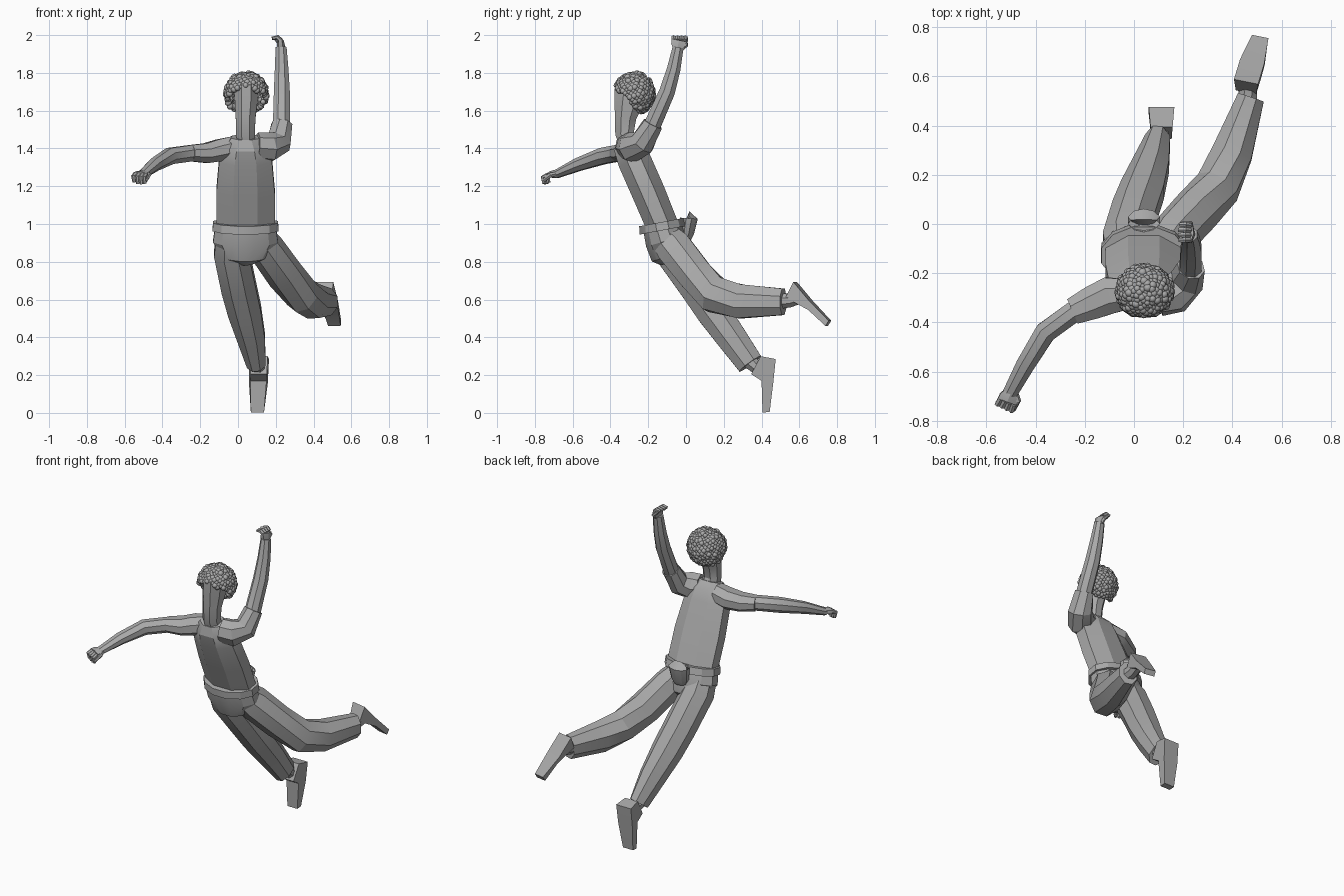
import bpy, bmesh, math, random
from mathutils import Vector

random.seed(4)
if "Cube" in bpy.data.objects:
    bpy.data.objects.remove(bpy.data.objects["Cube"], do_unlink=True)

grey = bpy.data.materials.new("plain grey")
grey.use_nodes = True
grey.diffuse_color = (0.4, 0.4, 0.4, 1)
grey.node_tree.nodes["Principled BSDF"].inputs["Base Color"].default_value = (0.4, 0.4, 0.4, 1)


def finish(name, bm, angle=25):
    bmesh.ops.recalc_face_normals(bm, faces=bm.faces)
    mesh = bpy.data.meshes.new(name)
    bm.to_mesh(mesh)
    bm.free()
    mesh.materials.append(grey)
    ob = bpy.data.objects.new(name, mesh)
    bpy.context.collection.objects.link(ob)
    bpy.ops.object.select_all(action='DESELECT')
    ob.select_set(True)
    bpy.context.view_layer.objects.active = ob
    bpy.ops.object.shade_smooth_by_angle(angle=math.radians(angle))
    return ob


def add_tube(bm, path, radii, ref=(1, 0, 0), sides=8):
    """Loft a polygon along a path; each radius is a number or (across ref, other)."""
    pts = [Vector(p) for p in path]
    rings = []
    for i, p in enumerate(pts):
        t = Vector()
        if i > 0:
            t += (p - pts[i - 1]).normalized()
        if i < len(pts) - 1:
            t += (pts[i + 1] - p).normalized()
        t.normalize()
        u = Vector(ref)
        u = (u - t * u.dot(t)).normalized()
        v = t.cross(u)
        ra, rb = radii[i] if isinstance(radii[i], tuple) else (radii[i], radii[i])
        k = 1 / math.cos(math.pi / sides)
        ring = []
        for j in range(sides):
            a = (j + 0.5) * math.tau / sides
            ring.append(bm.verts.new(p + (u * math.cos(a) * ra + v * math.sin(a) * rb) * k))
        rings.append(ring)
    for a, b in zip(rings, rings[1:]):
        for j in range(sides):
            n = (j + 1) % sides
            bm.faces.new((a[j], a[n], b[n], b[j]))
    bm.faces.new(rings[0])
    bm.faces.new(rings[-1])


def tube(name, path, radii, ref=(1, 0, 0), sides=8):
    bm = bmesh.new()
    add_tube(bm, path, radii, ref, sides)
    return finish(name, bm)


# Torso, collar, belt and hips
CX = 0.04
tube("shirt", [(CX, -.125, .99), (CX, -.2, 1.17), (CX, -.275, 1.34), (CX, -.3, 1.41), (CX, -.315, 1.46)],
     [(.155, .085), (.155, .088), (.14, .088), (.115, .083), (.075, .055)])
tube("belt", [(CX, -.122, .967), (CX, -.13, 1.01)], [(.175, .125), (.172, .12)], sides=12)
tube("hips", [(CX, -.13, .99), (CX, -.105, .91), (CX, -.085, .83), (CX, -.075, .8)],
     [(.16, .1), (.172, .11), (.12, .1), (.05, .06)], sides=12)

# Open pouch hanging at the back of the belt
tube("waist_pouch", [(CX, -.002, .92), (CX, .002, .95), (CX, .015, 1.03), (CX, .015, 1.031), (CX, .004, .96)],
     [(.04, .028), (.055, .038), (.065, .045), (.053, .035), (.04, .026)], sides=10)

# Head with neck
tube("head", [(CX + .003, -.3, 1.42), (CX, -.325, 1.48), (CX, -.32, 1.56), (CX + .003, -.305, 1.64),
              (CX + .003, -.29, 1.72), (CX + .003, -.28, 1.77)],
     [.05, (.05, .05), (.052, .056), (.06, .076), (.062, .088), (.045, .06)])

# Curly hair: small balls over the crown, sides and back of the skull
bm = bmesh.new()
count = 420
for i in range(count):
    h = 1 - 2 * (i + .5) / count
    r = math.sqrt(1 - h * h)
    a = i * math.pi * (3 - math.sqrt(5))
    s = random.uniform(.93, 1.02)
    p = Vector((CX + .003 + .107 * s * r * math.cos(a), -.274 + .1 * s * r * math.sin(a), 1.69 + .107 * s * h))
    if p.z > 1.555 - (p.y + .2):
        new = bmesh.ops.create_icosphere(bm, subdivisions=2, radius=random.uniform(.013, .018))
        bmesh.ops.translate(bm, verts=new["verts"], vec=p)
finish("curly_hair", bm, 60)

# Right arm reaching forward, with sleeve
UP = (0, 0, 1)
tube("right_sleeve", [(-.02, -.285, 1.405), (-.1, -.29, 1.39), (-.17, -.32, 1.375), (-.25, -.355, 1.375)],
     [.06, (.058, .075), (.052, .068), (.043, .054)], UP)
tube("right_arm", [(-.15, -.315, 1.375), (-.25, -.36, 1.375), (-.36, -.44, 1.36), (-.44, -.57, 1.315), (-.505, -.69, 1.262)],
     [.043, .043, .043, (.034, .038), (.021, .03)], UP)

# Left arm raised, with sleeve
tube("left_sleeve", [(.1, -.3, 1.41), (.165, -.285, 1.405), (.215, -.23, 1.43), (.232, -.175, 1.53)],
     [.07, (.075, .075), (.064, .068), (.05, .054)], (0, .3, 1))
tube("left_arm", [(.2, -.24, 1.42), (.23, -.175, 1.53), (.232, -.1, 1.7), (.231, -.065, 1.82), (.228, -.042, 1.935)],
     [.045, .045, .042, .036, .029])


# Hands: a palm, four curled fingers and a thumb
def hand(name, wrist, knuckle, bend, tip, across):
    wrist, knuckle, bend, tip, across = map(Vector, (wrist, knuckle, bend, tip, across))
    across.normalize()
    bm = bmesh.new()
    add_tube(bm, [wrist, (wrist + knuckle) / 2, knuckle], [(.025, .018), (.038, .018), (.04, .014)], across, 6)
    for k in (-1.5, -.5, .5, 1.5):
        off = across * k * .021
        drop = (tip - bend) * (-.12 * abs(k))
        add_tube(bm, [knuckle + off * .9, bend + off, tip + off + drop], [.011, .0105, .008], across, 6)
    side = across * .036
    add_tube(bm, [wrist + side * .5, (wrist + knuckle) / 2 + side * 1.1, bend.lerp(tip, .5) + side],
             [.012, .012, .008], UP if abs(across.z) < .5 else (1, 0, 0), 6)
    finish(name, bm)


hand("right_hand", (-.5, -.68, 1.266), (-.516, -.722, 1.262), (-.526, -.745, 1.25), (-.52, -.738, 1.21), (.86, -.4, -.1))
hand("left_hand", (.228, -.045, 1.925), (.226, -.036, 1.972), (.208, -.034, 1.988), (.178, -.034, 1.982), (.05, 1, 0))

# Trouser legs
tube("left_leg", [(.1, -.12, .94), (.15, -.06, .87), (.25, .05, .73), (.34, .15, .625), (.4, .29, .59), (.475, .515, .588)],
     [.075, (.088, .095), .092, (.088, .095), (.082, .09), (.055, .07)])
tube("right_leg", [(-.035, -.12, .94), (-.035, -.07, .85), (.005, .06, .66), (.035, .14, .54), (.07, .24, .4), (.097, .34, .26)],
     [.08, (.092, .095), (.092, .09), (.088, .088), (.073, .08), (.05, .07)])


# Shoes: a side profile swept between two flanks, narrowing to the toe
def shoe(name, profile, across):
    across = Vector(across).normalized()
    bm = bmesh.new()
    flanks = [[bm.verts.new(Vector((x, y, z)) + across * s * half) for x, y, z, half in profile] for s in (-1, 1)]
    for f in flanks:
        bm.faces.new(f)
    for i in range(len(profile)):
        j = (i + 1) % len(profile)
        bm.faces.new((flanks[0][i], flanks[0][j], flanks[1][j], flanks[1][i]))
    finish(name, bm)


shoe("left_shoe", [(.455, .578, .693, .05), (.48, .66, .595, .05), (.513, .762, .488, .034), (.51, .745, .46, .034),
                   (.49, .655, .545, .042), (.475, .6, .575, .042), (.455, .535, .61, .042)], (1, -.2, 0))
shoe("right_shoe", [(.112, .475, .285, .052), (.108, .462, .16, .05), (.103, .443, .005, .035), (.103, .405, .002, .035),
                    (.108, .4, .17, .043), (.11, .345, .205, .043), (.112, .395, .3, .045)], (1, 0, 0))

# Ankles joining the legs to the shoes
tube("left_ankle", [(.455, .46, .59), (.465, .55, .595), (.47, .59, .61)], [.045, .036, .036])
tube("right_ankle", [(.09, .32, .29), (.105, .37, .245), (.11, .41, .24)], [.045, .036, .036])
